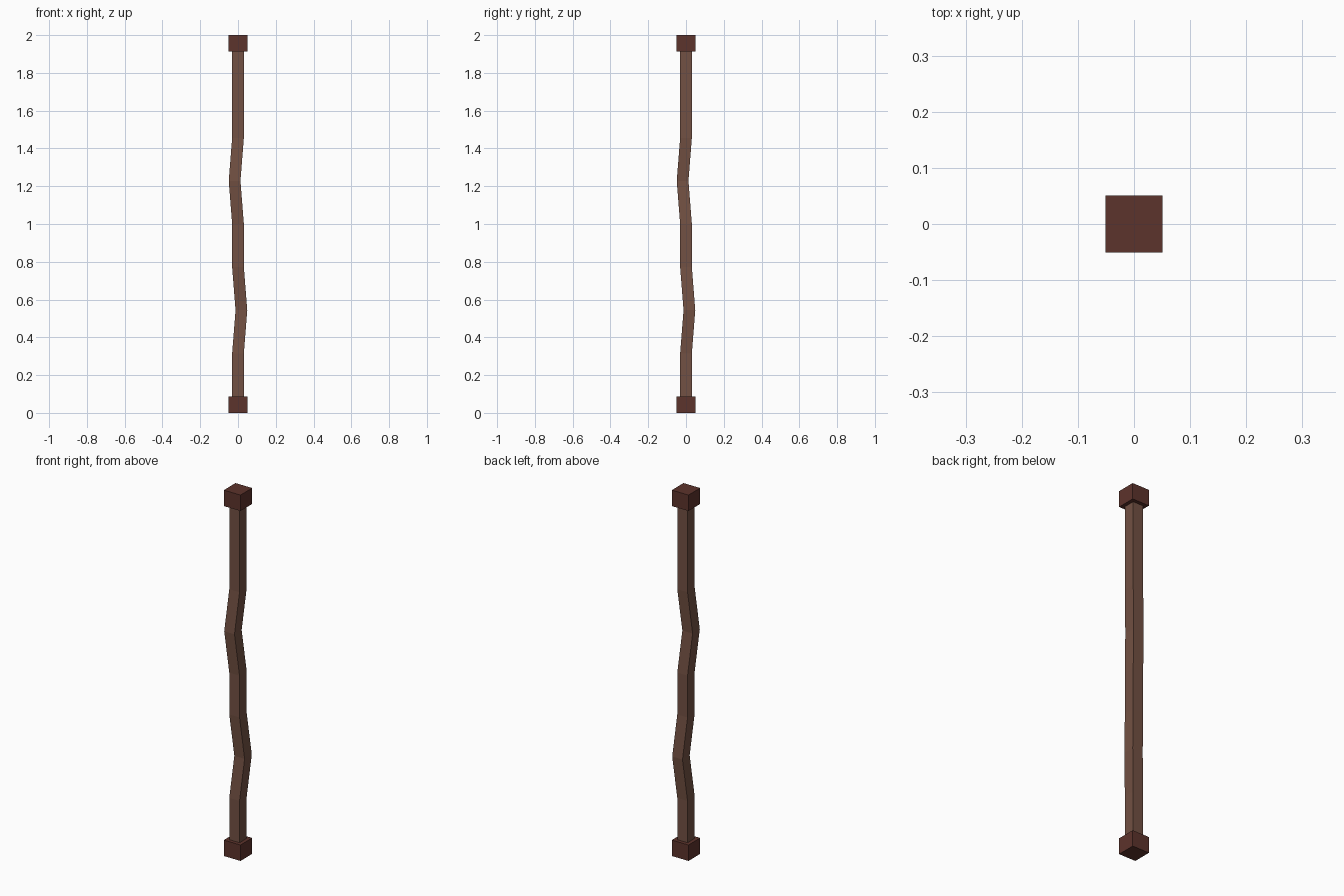
import bpy

if "Cube" in bpy.data.objects:
    bpy.data.objects.remove(bpy.data.objects["Cube"])

SHAFT_HALF = 0.031
CAP_SIZE, CAP_HEIGHT = 0.101, 0.087


def material(name, rgb):
    mat = bpy.data.materials.new(name)
    mat.diffuse_color = (*rgb, 1)
    mat.use_nodes = True
    mat.node_tree.nodes["Principled BSDF"].inputs["Base Color"].default_value = mat.diffuse_color
    return mat


light_wood = material("light_wood", (0.17, 0.082, 0.056))
dark_wood = material("dark_wood", (0.108, 0.033, 0.025))

# Crooked square shaft: equal segments, two rings shifted diagonally
bends = [0, 0, 0.018, 0, 0, -0.018, 0, 0, 0]
step = (2 - 2 * CAP_HEIGHT) / (len(bends) - 1)
corners = [(-1, -1), (1, -1), (1, 1), (-1, 1)]
verts = [(sx * SHAFT_HALF + b, sy * SHAFT_HALF + b, CAP_HEIGHT + i * step)
         for i, b in enumerate(bends) for sx, sy in corners]
faces = [(4 * i + k, 4 * i + (k + 1) % 4, 4 * i + 4 + (k + 1) % 4, 4 * i + 4 + k)
         for i in range(len(bends) - 1) for k in range(4)]
last = len(verts) - 4
faces += [(3, 2, 1, 0), (last, last + 1, last + 2, last + 3)]
mesh = bpy.data.meshes.new("shaft")
mesh.from_pydata(verts, [], faces)
mesh.materials.append(light_wood)
shaft = bpy.data.objects.new("shaft", mesh)
bpy.context.collection.objects.link(shaft)

# Square end caps
for name, z in (("bottom_cap", CAP_HEIGHT / 2), ("top_cap", 2 - CAP_HEIGHT / 2)):
    bpy.ops.mesh.primitive_cube_add(size=1, location=(0, 0, z))
    cap = bpy.context.object
    cap.name = name
    cap.scale = (CAP_SIZE, CAP_SIZE, CAP_HEIGHT)
    cap.data.materials.append(dark_wood)
